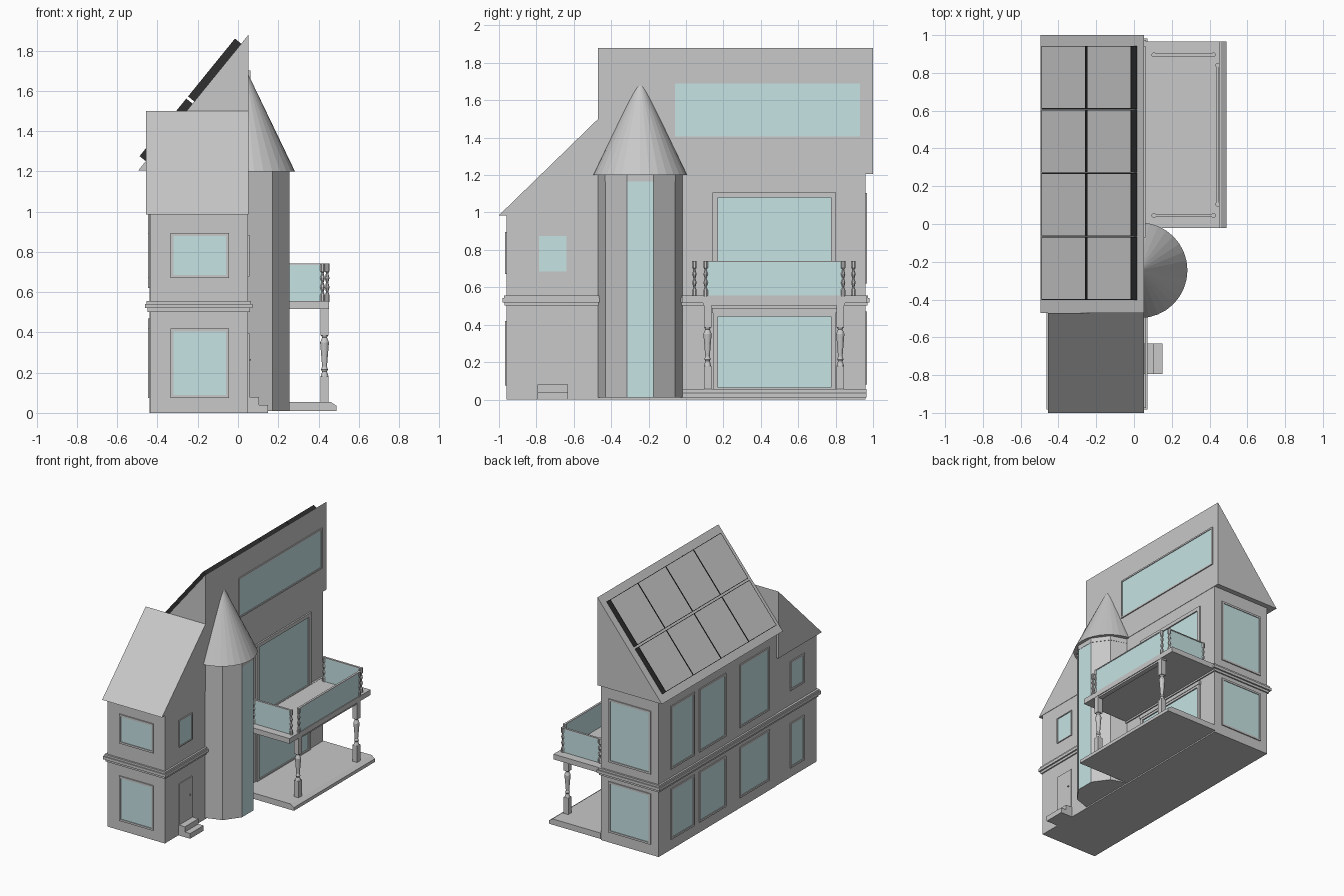
import bpy, bmesh, math
from mathutils import Matrix, Vector

if "Cube" in bpy.data.objects:
    bpy.data.objects.remove(bpy.data.objects["Cube"])


def material(name, r, g, b):
    m = bpy.data.materials.new(name)
    m.diffuse_color = (r, g, b, 1)
    m.use_nodes = True
    m.node_tree.nodes["Principled BSDF"].inputs["Base Color"].default_value = m.diffuse_color
    return m


GREY = material("wall_grey", 0.58, 0.58, 0.58)
GLASS = material("pale_blue_glass", 0.57, 0.77, 0.78)
DARK = material("dark_frame", 0.03, 0.03, 0.03)


def finish(name, bm, *mats):
    bmesh.ops.recalc_face_normals(bm, faces=bm.faces)
    me = bpy.data.meshes.new(name)
    bm.to_mesh(me)
    bm.free()
    for m in mats:
        me.materials.append(m)
    ob = bpy.data.objects.new(name, me)
    bpy.context.collection.objects.link(ob)
    return ob


def add_box(bm, x0, x1, y0, y1, z0, z1):
    mat = Matrix.Translation(((x0 + x1) / 2, (y0 + y1) / 2, (z0 + z1) / 2)) @ \
        Matrix.Diagonal((abs(x1 - x0), abs(y1 - y0), abs(z1 - z0), 1))
    return bmesh.ops.create_cube(bm, size=1, matrix=mat)["verts"]


def box(name, *dims, mat=GREY):
    bm = bmesh.new()
    add_box(bm, *dims)
    return finish(name, bm, mat)


def extrude(name, pts, vec, mat=GREY):
    """Solid made by pushing a flat outline along vec."""
    bm = bmesh.new()
    f = bm.faces.new([bm.verts.new(p) for p in pts])
    ret = bmesh.ops.extrude_face_region(bm, geom=[f], use_keep_orig=True)
    vs = [e for e in ret["geom"] if isinstance(e, bmesh.types.BMVert)]
    bmesh.ops.translate(bm, verts=vs, vec=vec)
    return finish(name, bm, mat)


def lathe(name, profile, x, y, sides, start=0.0, mats=(GREY,)):
    """Turned solid from (radius, z) points."""
    bm = bmesh.new()
    rings = []
    for r, z in profile:
        rings.append([bm.verts.new((x + r * math.cos(start + math.tau * i / sides),
                                    y + r * math.sin(start + math.tau * i / sides), z))
                      for i in range(sides)])
    for a, b in zip(rings, rings[1:]):
        for i in range(sides):
            j = (i + 1) % sides
            bm.faces.new((a[i], a[j], b[j], b[i]))
    bm.faces.new(rings[0])
    bm.faces.new(rings[-1])
    return finish(name, bm, *mats)


# side: (is the wall facing x?, wall position, outward direction)
FRONT, BACK = (False, -0.96, -1), (False, 0.96, 1)
LEFT, RIGHT = (True, -0.44, -1), (True, 0.05, 1)
GABLE = (True, 0.053, 1)


def plate(bm, side, u0, u1, z0, z1, depth):
    on_x, p, d = side
    if on_x:
        add_box(bm, p, p + d * depth, u0, u1, z0, z1)
    else:
        add_box(bm, u0, u1, p, p + d * depth, z0, z1)


def window(name, side, u0, u1, z0, z1, w=0.015, out=0.008):
    bm = bmesh.new()
    plate(bm, side, u0, u1, z0, z1, 0.003)
    finish(name + "_glass", bm, GLASS)
    bm = bmesh.new()
    plate(bm, side, u0 - w, u0, z0 - w, z1 + w, out)
    plate(bm, side, u1, u1 + w, z0 - w, z1 + w, out)
    plate(bm, side, u0, u1, z0 - w, z0, out)
    plate(bm, side, u0, u1, z1, z1 + w, out)
    finish(name + "_frame", bm, GREY)


# Main house walls and its single-pitch roof block
box("main_walls", -0.44, 0.05, -0.47, 0.96, 0, 1.21)
extrude("main_roof", [(-0.495, -0.47, 1.205), (0.053, -0.47, 1.205), (0.053, -0.47, 1.88)],
        (0, 1.47, 0))
# Front wing with lean-to roof
box("wing_walls", -0.437, 0.05, -0.96, -0.47, 0, 0.99)
extrude("wing_roof", [(-0.456, -1, 0.985), (-0.456, -0.47, 0.985), (-0.456, -0.47, 1.5)],
        (0.509, 0, 0))
# Storey bands
for n, y0, y1 in (("wing", -0.96, -0.47), ("main", -0.47, 0.96)):
    for k, (g, z0, z1) in enumerate(((0.01, 0.502, 0.52), (0.022, 0.52, 0.542), (0.014, 0.542, 0.557))):
        lo = y0 - g if n == "wing" else y0
        hi = y1 + g if n == "main" else y1 + 0.005
        box(f"{n}_band_{k}", -0.44 - g, 0.05 + g, lo, hi, z0, z1)

# Ten-sided tower with a glass strip on the outer face, and cone roof
tower = lathe("tower", [(0.23, 0.01), (0.23, 1.165)], 0.036, -0.245, 10, math.radians(18), (GREY, GLASS))
for f in tower.data.polygons:
    f.material_index = 1 if f.normal.x > 0.95 else 0
lathe("tower_cap", [(0.232, 1.165), (0.232, 1.205)], 0.036, -0.245, 10, math.radians(18))
lathe("tower_cone", [(0.253, 1.2), (0.0005, 1.725)], 0.03, -0.245, 32)

# Windows
for z0, z1, s in ((0.09, 0.405, "lower"), (0.685, 0.88, "upper")):
    window(f"wing_front_{s}_window", FRONT, -0.32, -0.06, z0, z1)
    window(f"wing_left_{s}_window", LEFT, -0.79, -0.65, z0, z1)
window("wing_right_window", RIGHT, -0.785, -0.64, 0.685, 0.875, 0.008)
for z0, z1, s in ((0.095, 0.455, "lower"), (0.635, 1.09, "upper")):
    window(f"back_{s}_window", BACK, -0.36, -0.03, z0, z1)
    for i, (u0, u1) in enumerate(((0.545, 0.80), (0.165, 0.455), (-0.365, -0.035))):
        window(f"left_{s}_window_{i}", LEFT, u0, u1, z0, z1)
window("gable_window", GABLE, -0.06, 0.93, 1.405, 1.69, 0.012)
window("terrace_door", RIGHT, 0.17, 0.775, 0.065, 0.445, 0.025, 0.012)
box("terrace_door_lintel", 0.05, 0.066, 0.14, 0.805, 0.462, 0.49)
window("balcony_door", RIGHT, 0.17, 0.775, 0.56, 1.08, 0.028, 0.012)

# Entrance door and steps
box("entrance_door", 0.05, 0.056, -0.79, -0.635, 0.08, 0.395)
box("door_handle", 0.055, 0.064, -0.67, -0.66, 0.26, 0.268)
box("lower_step", 0.05, 0.15, -0.795, -0.632, 0, 0.04)
box("upper_step", 0.05, 0.105, -0.795, -0.632, 0.04, 0.08)

# Terrace with bevelled edge, balcony slab and beam
extrude("terrace", [(0.05, -0.02, 0.01), (0.49, -0.02, 0.01), (0.49, -0.02, 0.035),
                    (0.46, -0.02, 0.055), (0.05, -0.02, 0.055)], (0, 0.985, 0))
box("balcony_slab", 0.05, 0.452, -0.02, 0.965, 0.515, 0.555)
box("balcony_beam", 0.41, 0.446, 0.09, 0.85, 0.502, 0.515)

# Turned columns with square foot and head
for n, y in (("front", 0.115), ("back", 0.825)):
    box(f"{n}_column_foot", 0.41, 0.45, y - 0.02, y + 0.02, 0.055, 0.18)
    lathe(f"{n}_column_shaft", [(0.02, 0.18), (0.012, 0.205), (0.017, 0.215), (0.012, 0.23),
                                (0.022, 0.35), (0.012, 0.375), (0.02, 0.39)], 0.43, y, 12)
    box(f"{n}_column_head", 0.41, 0.45, y - 0.02, y + 0.02, 0.385, 0.515)

# Balcony balusters
posts = [(0.105, 0.045), (0.42, 0.045), (0.443, 0.105), (0.443, 0.84), (0.42, 0.895), (0.105, 0.895)]
for i, (x, y) in enumerate(posts):
    lathe(f"baluster_{i}", [(0.013, 0.55), (0.013, 0.585), (0.006, 0.6), (0.013, 0.625), (0.006, 0.648),
                            (0.013, 0.67), (0.006, 0.695), (0.013, 0.705), (0.013, 0.742)], x, y, 8, math.pi / 8)
# Glass railings with thin handrails
for n, x0, x1, y0, y1 in (("front", 0.105, 0.42, 0.045, 0.045), ("side", 0.443, 0.443, 0.105, 0.84),
                          ("back", 0.105, 0.42, 0.895, 0.895)):
    for part, t, z0, z1, m in (("glass", 0.004, 0.555, 0.735, GLASS), ("handrail", 0.008, 0.735, 0.742, GREY)):
        box(f"{n}_railing_{part}", x0 - t, x1 + t, y0 - t, y1 + t, z0, z1, mat=m)

# Solar panels: dark trays with grey inset tops, laid on the roof slope
run, rise = 0.548, 0.675
length = math.hypot(run, rise)
u = Vector((run, 0, rise)) / length
n = Vector((-rise, 0, run)) / length
slope = Matrix((u, Vector((0, 1, 0)), n)).transposed().to_4x4()
slope.translation = Vector((-0.495, 0, 1.205))
for row, (bx0, bx1) in enumerate(((-0.458, -0.226), (-0.217, 0.016))):
    s0, s1 = [(b + 0.495) / run * length for b in (bx0, bx1)]
    for col in range(4):
        y0 = -0.402 + col * 0.337
        bm = bmesh.new()
        add_box(bm, s0, s1, y0, y0 + 0.334, -0.002, 0.04)
        bm.normal_update()
        top = max(bm.faces, key=lambda f: f.calc_center_median().z)
        bmesh.ops.inset_individual(bm, faces=[top], thickness=0.006)
        top.material_index = 1
        bm.transform(slope)
        finish(f"solar_panel_{row}_{col}", bm, DARK, GREY)
